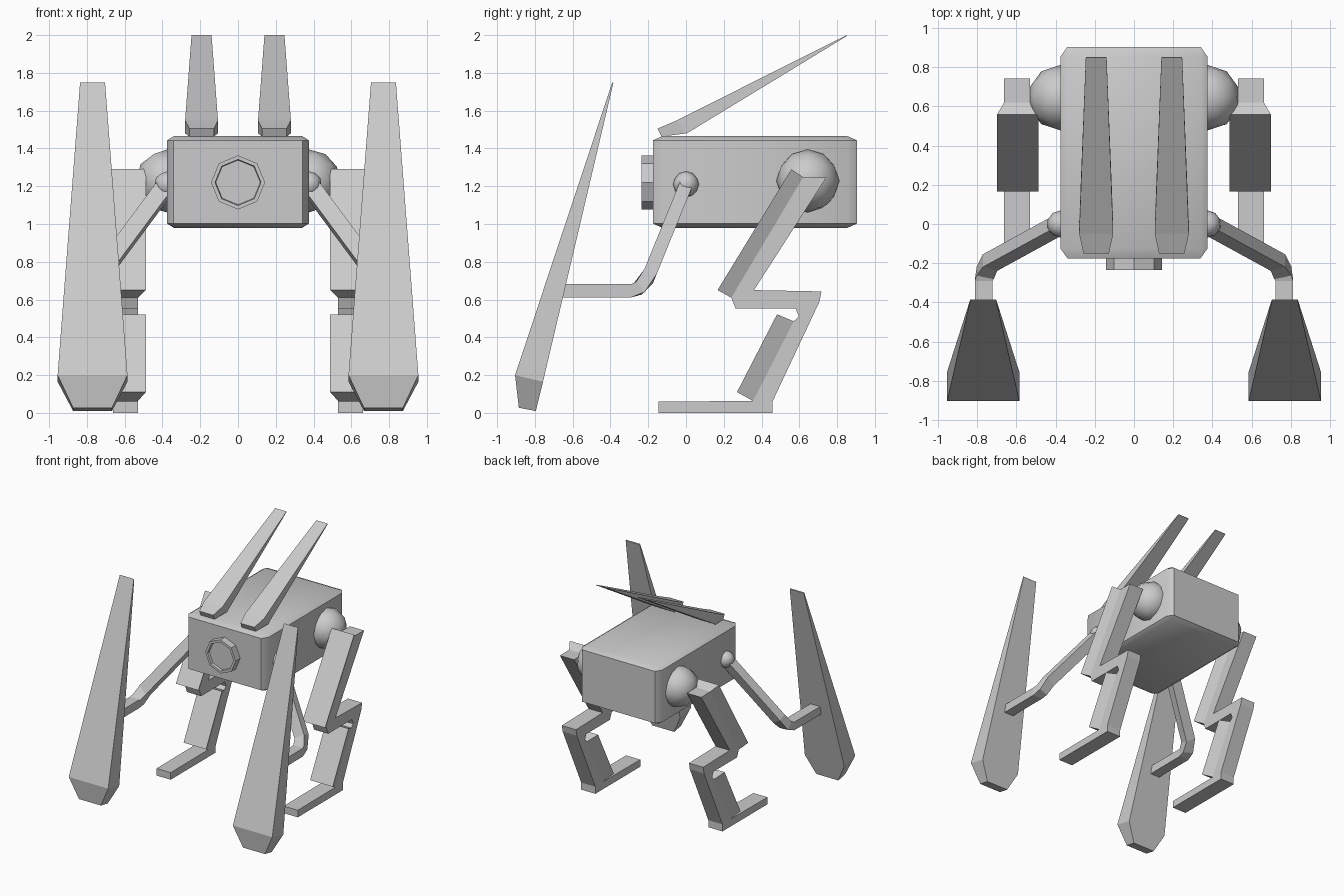
import bpy, bmesh, math
from mathutils import Vector

if "Cube" in bpy.data.objects:
    bpy.data.objects.remove(bpy.data.objects["Cube"])

grey = bpy.data.materials.new("light grey")
grey.diffuse_color = (0.6, 0.6, 0.6, 1)
grey.use_nodes = True
grey.node_tree.nodes["Principled BSDF"].inputs["Base Color"].default_value = grey.diffuse_color


def finish(name, bm, smooth=None):
    """Turn a bmesh into a named object."""
    bmesh.ops.recalc_face_normals(bm, faces=bm.faces)
    me = bpy.data.meshes.new(name)
    bm.to_mesh(me)
    bm.free()
    me.materials.append(grey)
    ob = bpy.data.objects.new(name, me)
    bpy.context.collection.objects.link(ob)
    if smooth:
        bpy.ops.object.select_all(action='DESELECT')
        ob.select_set(True)
        bpy.context.view_layer.objects.active = ob
        bpy.ops.object.shade_smooth_by_angle(angle=math.radians(smooth))
    return ob


def loft(name, rings, smooth=None):
    """Skin a row of closed rings and cap both ends."""
    bm = bmesh.new()
    rows = [[bm.verts.new(p) for p in r] for r in rings]
    n = len(rows[0])
    for a, b in zip(rows, rows[1:]):
        for i in range(n):
            j = (i + 1) % n
            bm.faces.new((a[i], a[j], b[j], b[i]))
    bm.faces.new(rows[0])
    bm.faces.new(rows[-1])
    return finish(name, bm, smooth)


def blade(name, cx, stations):
    """Tapered blade; each station is half width, front (y, z), back (y, z)."""
    return loft(name, [[(cx - w, *f), (cx + w, *f), (cx + w, *b), (cx - w, *b)]
                       for w, f, b in stations])


def ball(name, loc, r):
    bm = bmesh.new()
    bmesh.ops.create_icosphere(bm, subdivisions=2, radius=r)
    bmesh.ops.translate(bm, verts=bm.verts, vec=loc)
    return finish(name, bm, 60)


# body: chamfered box
bm = bmesh.new()
bmesh.ops.create_cube(bm, size=1)
bmesh.ops.bevel(bm, geom=bm.edges[:], offset=0.046, segments=1, affect='EDGES')
bmesh.ops.scale(bm, verts=bm.verts, vec=(0.75, 1.08, 0.485))
bmesh.ops.translate(bm, verts=bm.verts, vec=(0, 0.365, 1.2225))
finish("body", bm, 35)


# eye: octagonal housing with a recessed lens
def octagon(r, y):
    return [(r * math.cos(k * math.pi / 4), y, 1.22 + r * math.sin(k * math.pi / 4))
            for k in range(8)]


loft("eye", [octagon(0.143, -0.16), octagon(0.143, -0.235),
             octagon(0.122, -0.235), octagon(0.118, -0.215)])

# leg outline (y, z): thigh, knee, shin and foot in one narrow strip
leg = [(0.62, 1.248), (0.743, 1.246), (0.36, 0.65), (0.717, 0.643), (0.706, 0.587),
       (0.458, 0.06), (0.458, 0), (-0.145, 0), (-0.145, 0.06), (0.355, 0.063),
       (0.57, 0.485), (0.597, 0.51), (0.58, 0.553), (0.262, 0.553), (0.24, 0.61)]
# wide front plates: front edge top and bottom, then back edge top and bottom
plates = {"thigh_plate": [(0.558, 1.29), (0.167, 0.65), (0.24, 0.61), (0.62, 1.248)],
          "shin_plate": [(0.482, 0.522), (0.27, 0.11), (0.355, 0.063), (0.57, 0.485)]}
arm_path = [Vector(p) for p in [(0.375, 0, 1.21), (0.735, -0.197, 0.725),
                                (0.76, -0.25, 0.66), (0.768, -0.29, 0.647),
                                (0.768, -0.66, 0.646)]]

for s, side in ((1, "right"), (-1, "left")):
    # joints
    ball(side + "_hip", (s * 0.375, 0.645, 1.228), 0.167)
    ball(side + "_shoulder", (s * 0.375, 0, 1.21), 0.069)

    # leg
    loft(side + "_leg", [[(s * x, y, z) for y, z in leg] for x in (0.53, 0.663)])
    for name, (ft, fb, bb, bt) in plates.items():
        loft(side + "_" + name,
             [[(s * a, *t), (s * b, *t), (s * b, *u), (s * a, *u)]
              for a, b, t, u in ((0.488, 0.70, ft, fb), (0.53, 0.663, bt, bb))])

    # bent arm with rectangular section
    rings = []
    for i, p in enumerate(arm_path):
        t = (arm_path[min(i + 1, 4)] - arm_path[max(i - 1, 0)]).normalized()
        if i == 1:
            t = (arm_path[1] - arm_path[0]).normalized()
        if i == 3:
            t = Vector((0, -1, 0))
        a = (Vector((1, 0, 0)) - t * t.x).normalized()
        b = t.cross(a)
        ring = [p + a * u * 0.045 + b * v * 0.035
                for u, v in ((-1, -1), (1, -1), (1, 1), (-1, 1))]
        rings.append([(s * q.x, q.y, q.z) for q in ring])
    loft(side + "_arm", rings)

    # long arm blade
    blade(side + "_arm_blade", s * 0.77,
          [(0.103, (-0.885, 0.027), (-0.795, 0.01)),
           (0.185, (-0.905, 0.2), (-0.757, 0.165)),
           (0.066, (-0.39, 1.75), (-0.385, 1.745))])

    # back blade
    blade(side + "_back_blade", s * 0.193,
          [(0.065, (-0.15, 1.505), (-0.13, 1.463)),
           (0.087, (-0.05, 1.548), (0.005, 1.48)),
           (0.053, (0.85, 2.0), (0.853, 1.996))])
